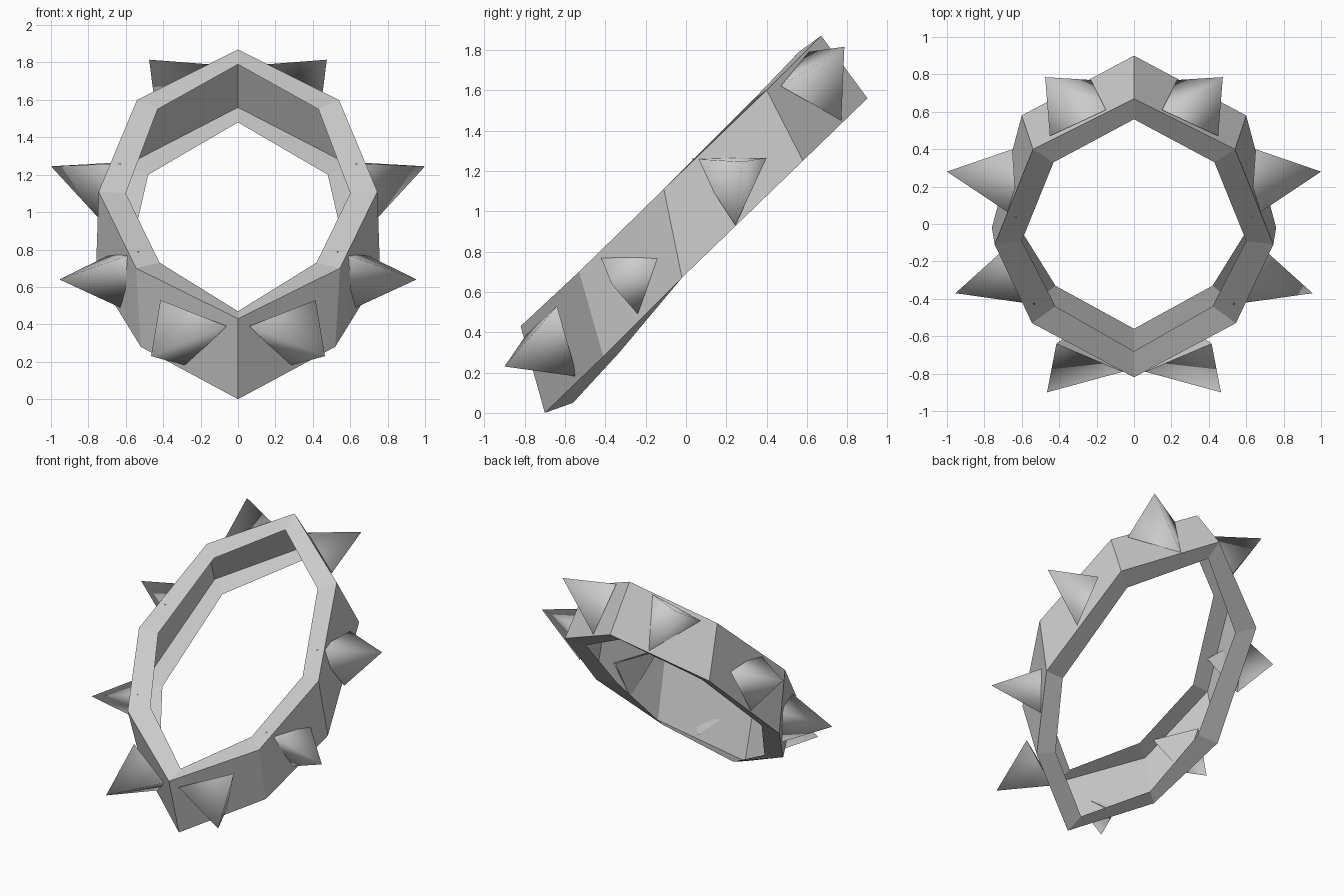
import bpy

if "Cube" in bpy.data.objects:
    bpy.data.objects.remove(bpy.data.objects["Cube"])


def mirrored_mesh(name, verts, faces, smooth=False):
    """Mesh object built on the +x side and mirrored across x = 0."""
    me = bpy.data.meshes.new(name)
    me.from_pydata(verts, [], faces)
    me.validate()
    ob = bpy.data.objects.new(name, me)
    bpy.context.collection.objects.link(ob)
    for p in me.polygons:
        p.use_smooth = smooth
    mod = ob.modifiers.new("mirror", 'MIRROR')
    mod.use_clip = True
    return ob


# Tilted eight-sided band: half loops from top to bottom
front_inner = [(0, .56, 1.79), (.43, .33, 1.55), (.60, -.09, 1.10), (.42, -.44, .73), (0, -.68, .47)]
front_outer = [(0, .67, 1.87), (.54, .40, 1.60), (.745, -.11, 1.11), (.545, -.53, .70), (0, -.82, .43)]
back_outer = [(0, .90, 1.56), (.60, .58, 1.25), (.76, -.02, .67), (.52, -.41, .28), (0, -.70, 0)]
back_inner = [(0, .785, 1.48), (.48, .50, 1.20), (.60, -.04, .68), (.42, -.33, .30), (0, -.56, .05)]

# Channel section, open on the inside: front lip, outer wall, back lip
loops = [front_inner, front_outer, back_outer, back_inner]
n = len(front_inner)
verts = [v for loop in loops for v in loop]
faces = [(r * n + i, r * n + i + 1, (r + 1) * n + i + 1, (r + 1) * n + i)
         for r in range(3) for i in range(n - 1)]
mirrored_mesh("band", verts, faces)

# Three-sided spikes: tip followed by the base corners
spikes = {
    "top_spikes": [(.475, .785, 1.815), (.45, .47, 1.62), (.15, .61, 1.79), (.23, .77, 1.45)],
    "upper_side_spikes": [(1.0, .28, 1.245), (.625, .03, 1.26), (.65, .40, 1.265), (.71, .245, .93)],
    "lower_side_spikes": [(.955, -.37, .64), (.53, -.43, .79), (.66, -.105, .785), (.63, -.24, .49)],
    "bottom_spikes": [(.465, -.90, .23), (.06, -.79, .39), (.415, -.64, .53), (.28, -.54, .18)],
}
for name, pts in spikes.items():
    ob = mirrored_mesh(name, pts, [(0, 1, 2), (0, 2, 3), (0, 3, 1), (3, 2, 1)], smooth=True)
    ob.data.polygons[3].use_smooth = False
